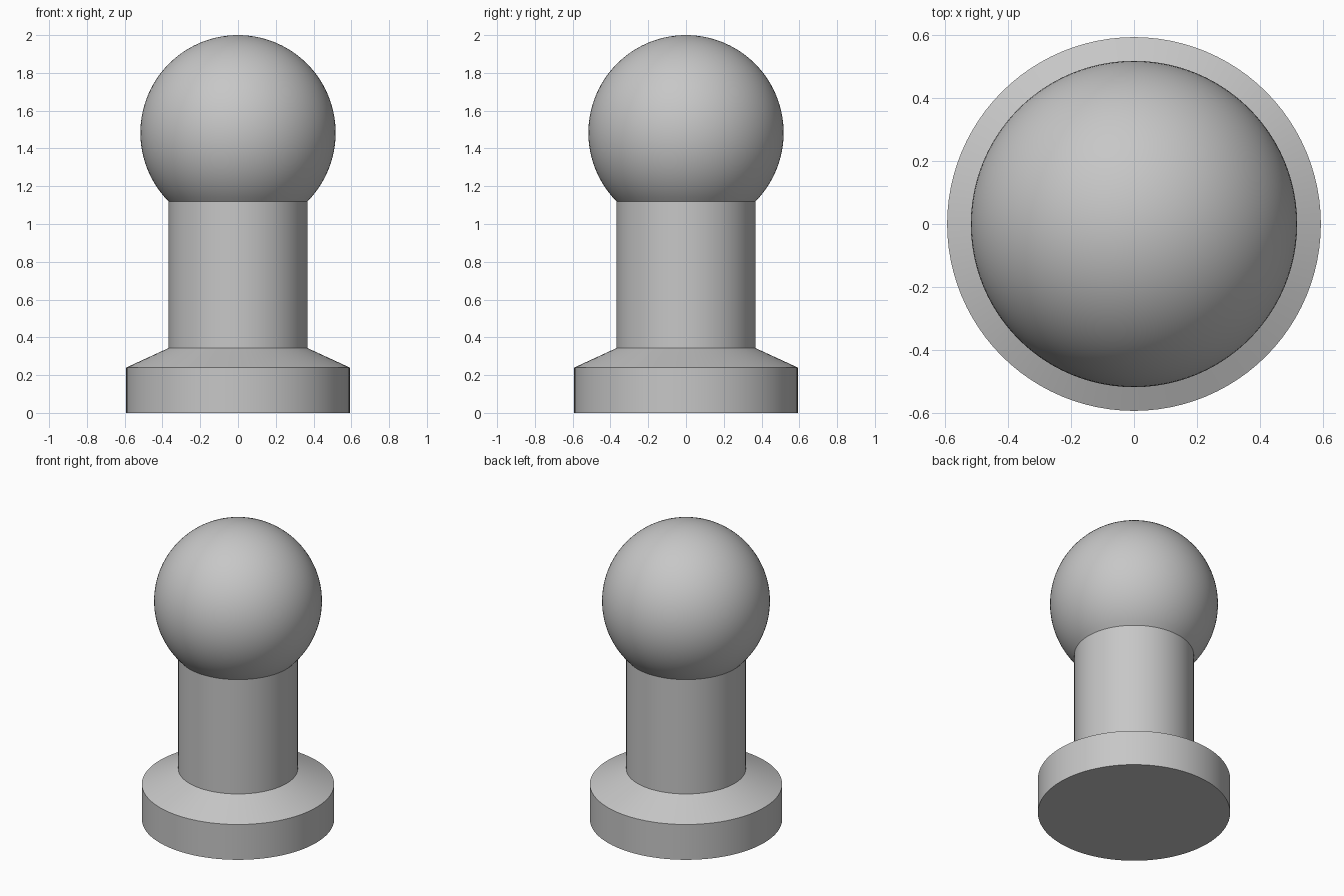
import bpy, bmesh, math

if "Cube" in bpy.data.objects:
    bpy.data.objects.remove(bpy.data.objects["Cube"])

SEGMENTS = 96
BALL_Z, BALL_R = 1.483, 0.517
STEM_R = 0.368

# Single flat grey
grey = bpy.data.materials.new("plain grey")
grey.diffuse_color = (0.57, 0.57, 0.57, 1)
grey.use_nodes = True
grey.node_tree.nodes["Principled BSDF"].inputs["Base Color"].default_value = grey.diffuse_color

# Base disc, sloped shoulder and stem
profile = [(0.592, 0.0), (0.592, 0.24), (STEM_R, 0.343)]

# Ball arc, from where it meets the stem up to just below the pole
start = -math.acos(STEM_R / BALL_R)
STEPS = 40
for i in range(STEPS):
    a = start + (math.pi / 2 - start) * i / STEPS
    profile.append((BALL_R * math.cos(a), BALL_Z + BALL_R * math.sin(a)))

# Revolve the profile around the z axis
bm = bmesh.new()
rings = []
for r, z in profile:
    rings.append([bm.verts.new((r * math.cos(2 * math.pi * k / SEGMENTS),
                                r * math.sin(2 * math.pi * k / SEGMENTS), z))
                  for k in range(SEGMENTS)])
for low, high in zip(rings, rings[1:]):
    for k in range(SEGMENTS):
        n = (k + 1) % SEGMENTS
        bm.faces.new((low[k], low[n], high[n], high[k]))

# Flat underside and top pole
bm.faces.new(rings[0][::-1])
pole = bm.verts.new((0, 0, BALL_Z + BALL_R))
for k in range(SEGMENTS):
    bm.faces.new((rings[-1][k], rings[-1][(k + 1) % SEGMENTS], pole))

mesh = bpy.data.meshes.new("ball_topped_post")
bm.to_mesh(mesh)
bm.free()
mesh.materials.append(grey)
post = bpy.data.objects.new("ball_topped_post", mesh)
bpy.context.collection.objects.link(post)

# Smooth curves with crisp rims
bpy.context.view_layer.objects.active = post
post.select_set(True)
bpy.ops.object.shade_smooth_by_angle(angle=math.radians(30))
